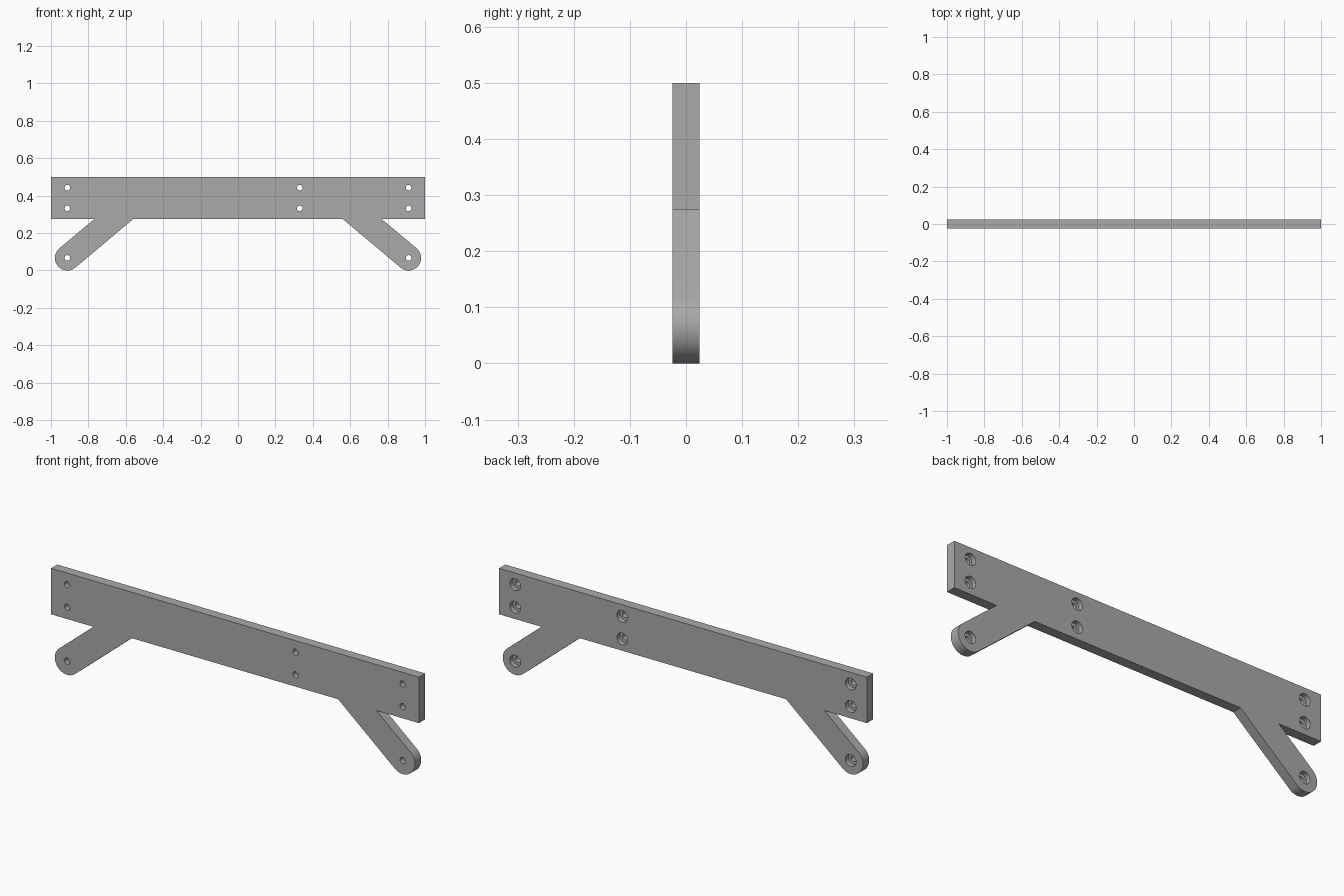
import bpy, bmesh
from math import sin, cos, pi, radians

if "Cube" in bpy.data.objects:
    bpy.data.objects.remove(bpy.data.objects["Cube"], do_unlink=True)

HALF = 0.024                    # half the plate thickness
BOTTOM, TOP = 0.274, 0.5        # bar edges
FOOT_X, FOOT_Z, FOOT_R = 0.912, 0.067, 0.067
SLOPE = radians(40)             # arm slope
ARC_STEPS = 32

steel = bpy.data.materials.new("plain grey")
steel.use_nodes = True
grey = (0.4, 0.4, 0.4, 1)
steel.diffuse_color = grey
steel.node_tree.nodes["Principled BSDF"].inputs["Base Color"].default_value = grey


def make_object(name, bm):
    bmesh.ops.recalc_face_normals(bm, faces=bm.faces)
    mesh = bpy.data.meshes.new(name)
    bm.to_mesh(mesh)
    bm.free()
    mesh.materials.append(steel)
    obj = bpy.data.objects.new(name, mesh)
    bpy.context.collection.objects.link(obj)
    return obj


# Outline of one half: bar end plus a sloping arm with a rounded foot
arc = []
for i in range(ARC_STEPS + 1):
    a = -SLOPE - pi / 2 + pi * i / ARC_STEPS
    arc.append((FOOT_X + FOOT_R * cos(a), FOOT_Z + FOOT_R * sin(a)))


def meet_bar(point):
    run = (BOTTOM - point[1]) * cos(SLOPE) / sin(SLOPE)
    return (point[0] - run, BOTTOM)


half = [meet_bar(arc[0]), *arc, meet_bar(arc[-1]), (1, BOTTOM), (1, TOP)]
outline = half + [(-x, z) for x, z in reversed(half)]

# Plate: the outline extruded through its thickness
bm = bmesh.new()
face = bm.faces.new([bm.verts.new((x, -HALF, z)) for x, z in outline])
extruded = bmesh.ops.extrude_face_region(bm, geom=[face])["geom"]
bmesh.ops.translate(bm, vec=(0, 2 * HALF, 0),
                    verts=[v for v in extruded if isinstance(v, bmesh.types.BMVert)])
plate = make_object("bracket_plate", bm)

# Stepped cutters: narrow bore at the front, wide counterbore at the back
STEP_PROFILE = [(0.015, -0.05), (0.015, 0.0), (0.029, 0.0), (0.029, 0.05)]
SIDES = 32


def add_stepped_hole(bm, x, z):
    rings = []
    for r, y in STEP_PROFILE:
        rings.append([bm.verts.new((x + r * cos(2 * pi * i / SIDES), y,
                                    z + r * sin(2 * pi * i / SIDES)))
                      for i in range(SIDES)])
    for low, high in zip(rings, rings[1:]):
        for i in range(SIDES):
            j = (i + 1) % SIDES
            bm.faces.new((low[i], low[j], high[j], high[i]))
    bm.faces.new(rings[0])
    bm.faces.new(rings[-1])


bm = bmesh.new()
for x in (-FOOT_X, 0.33, FOOT_X):
    for z in (0.332, 0.443):
        add_stepped_hole(bm, x, z)
for x in (-FOOT_X, FOOT_X):
    add_stepped_hole(bm, x, FOOT_Z)
cutter = make_object("hole_cutter", bm)
cutter.hide_render = True

# Cut the holes, then drop the cutter
cut = plate.modifiers.new("holes", "BOOLEAN")
cut.operation = "DIFFERENCE"
cut.solver = "EXACT"
cut.object = cutter
bpy.context.view_layer.objects.active = plate
plate.select_set(True)
bpy.ops.object.modifier_apply(modifier=cut.name)
bpy.data.objects.remove(cutter, do_unlink=True)

bpy.ops.object.shade_smooth_by_angle(angle=radians(30))
